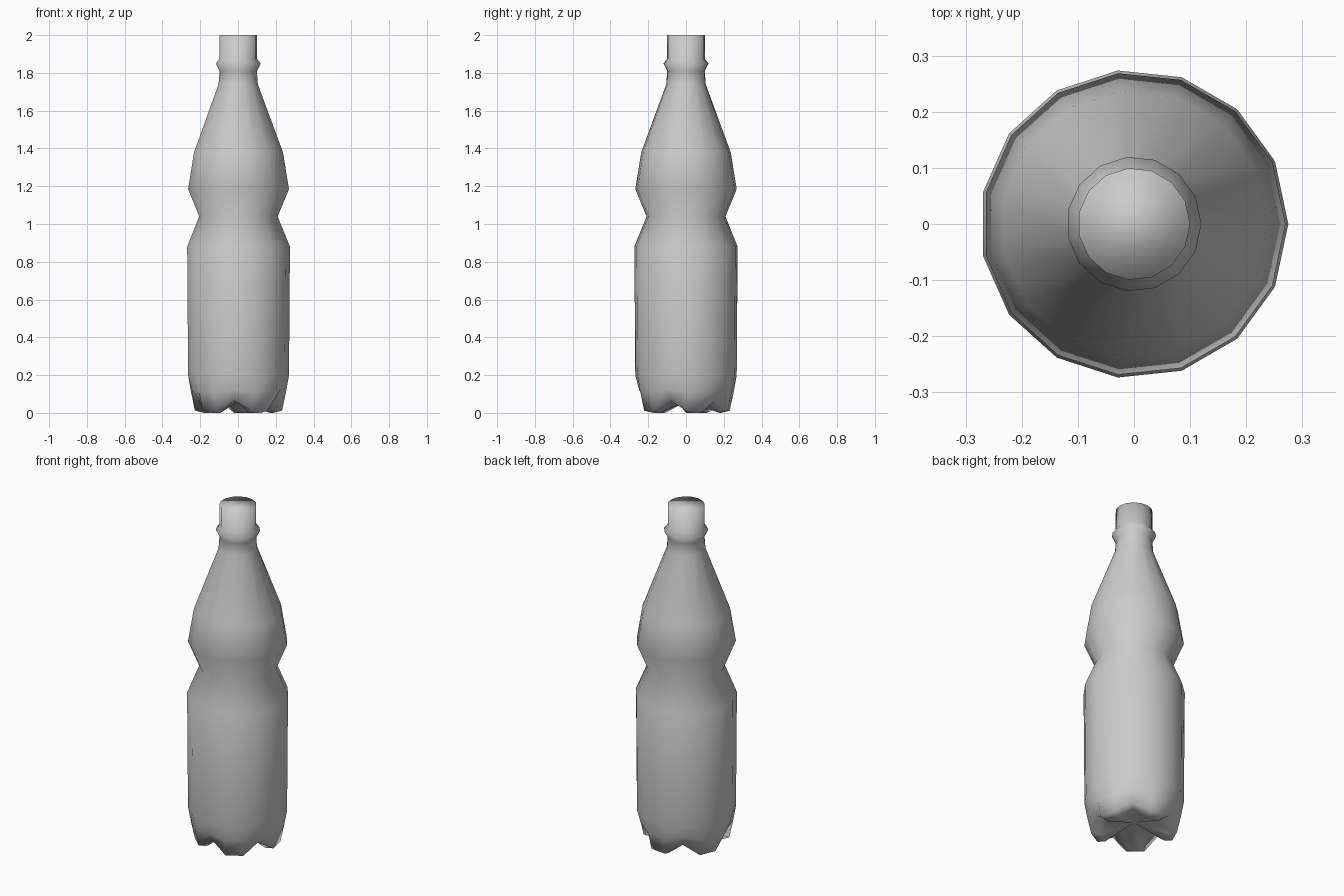
import bpy, bmesh
from math import cos, sin, tau

if "Cube" in bpy.data.objects:
    bpy.data.objects.remove(bpy.data.objects["Cube"])

SIDES = 15

# (radius, height) of the round rings, bottom to top
PROFILE = [(0.27, 0.2), (0.275, 0.88), (0.21, 1.04), (0.27, 1.185),
           (0.238, 1.38), (0.105, 1.74), (0.1, 1.81), (0.12, 1.85),
           (0.1, 1.875), (0.1, 2.0)]

# five-footed base rings: (foot radius, foot height, valley radius, valley height)
BASE = [(0.185, 0.0, 0.13, 0.068), (0.233, 0.012, 0.205, 0.065),
        (0.254, 0.11, 0.25, 0.125)]

bm = bmesh.new()


def ring(foot, valley):
    """One 15-sided ring; every third vertex is a valley between two feet."""
    verts = []
    for k in range(SIDES):
        r, z = valley if k % 3 == 2 else foot
        a = tau * k / SIDES
        verts.append(bm.verts.new((r * cos(a), r * sin(a), z)))
    return verts


rings = [ring(b[:2], b[2:]) for b in BASE] + [ring(p, p) for p in PROFILE]

# walls between rings
for low, high in zip(rings, rings[1:]):
    for k in range(SIDES):
        n = (k + 1) % SIDES
        bm.faces.new((low[k], low[n], high[n], high[k]))

# raised centre underneath
centre = bm.verts.new((0, 0, 0.06))
for k in range(SIDES):
    bm.faces.new((rings[0][(k + 1) % SIDES], rings[0][k], centre))

# closed mouth
bm.faces.new(rings[-1])

bmesh.ops.recalc_face_normals(bm, faces=bm.faces[:])
for f in bm.faces:
    f.smooth = True
mesh = bpy.data.meshes.new("bottle")
bm.to_mesh(mesh)
bm.free()
bottle = bpy.data.objects.new("bottle", mesh)
bpy.context.collection.objects.link(bottle)
